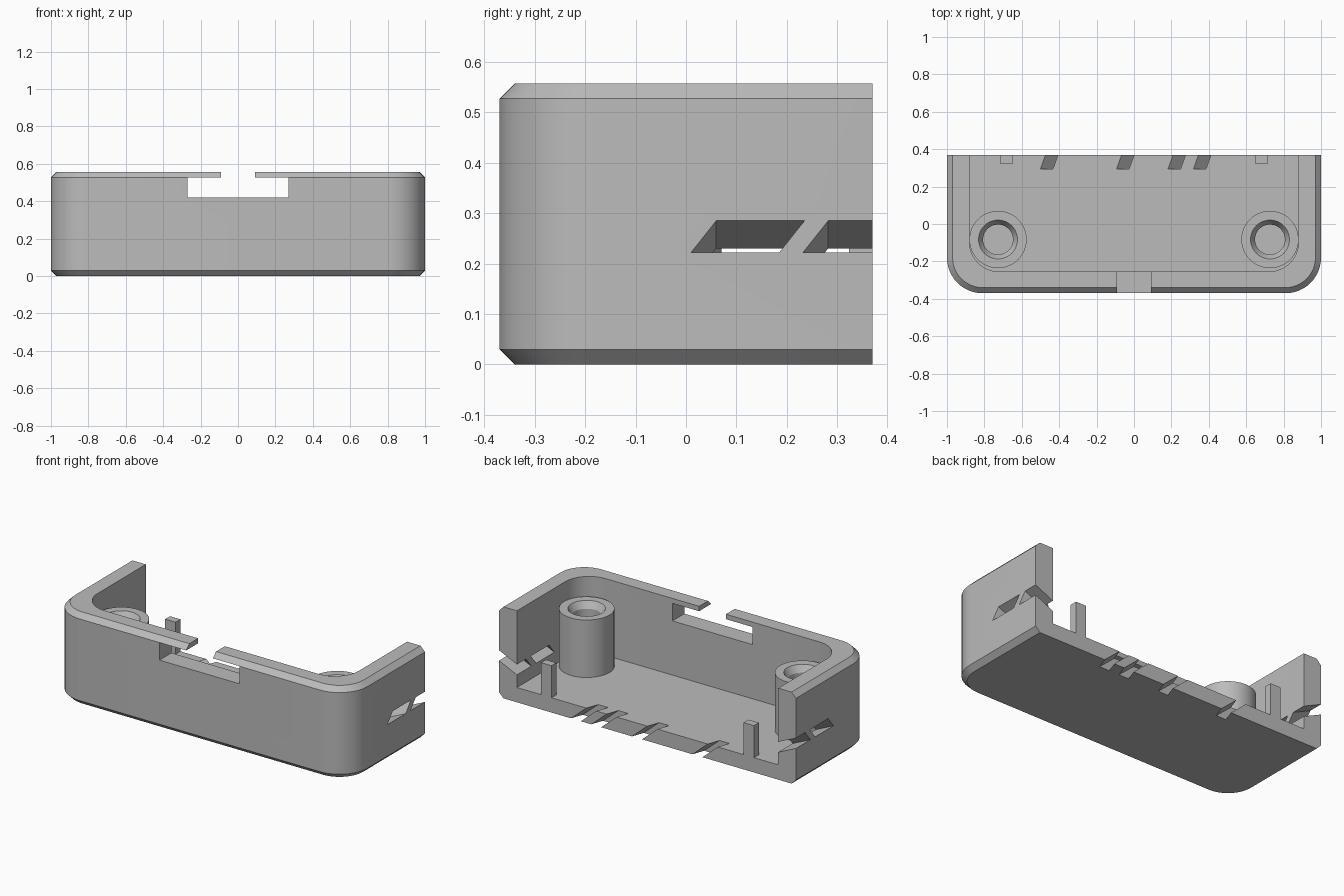
import bpy, bmesh
from math import sin, cos, pi, radians

if "Cube" in bpy.data.objects:
    bpy.data.objects.remove(bpy.data.objects["Cube"], do_unlink=True)

grey = bpy.data.materials.new("plain grey")
grey.use_nodes = True
grey.diffuse_color = (0.5, 0.5, 0.5, 1)
grey.node_tree.nodes["Principled BSDF"].inputs["Base Color"].default_value = (0.5, 0.5, 0.5, 1)

FLOOR, BACK, BEVEL, HEIGHT = 0.09, 0.37, 0.03, 0.557


def loft(name, loops):
    """Skin a stack of equal-length loops and cap both ends."""
    bm = bmesh.new()
    rings = [[bm.verts.new(p) for p in loop] for loop in loops]
    n = len(rings[0])
    for a, b in zip(rings, rings[1:]):
        for i in range(n):
            j = (i + 1) % n
            bm.faces.new((a[i], a[j], b[j], b[i]))
    bm.faces.new(rings[0])
    bm.faces.new(rings[-1])
    bmesh.ops.recalc_face_normals(bm, faces=bm.faces)
    mesh = bpy.data.meshes.new(name)
    bm.to_mesh(mesh)
    bm.free()
    mesh.materials.append(grey)
    obj = bpy.data.objects.new(name, mesh)
    bpy.context.collection.objects.link(obj)
    return obj


def box(name, x0, x1, y0, y1, z0, z1):
    return loft(name, [[(x0, y0, z), (x1, y0, z), (x1, y1, z), (x0, y1, z)] for z in (z0, z1)])


def outline(w, y0, y1, r, z, steps=12):
    """Plan with two rounded front corners and a straight back."""
    arc = [(w - r + r * cos(t), y0 + r - r * sin(t))
           for t in (pi / 2 * i / steps for i in range(steps + 1))]
    right = [(w, y1)] + arc
    return [(x, y, z) for x, y in right] + [(-x, y, z) for x, y in reversed(right)]


def circle(cx, cy, r, z, n=48):
    return [(cx + r * cos(2 * pi * i / n), cy + r * sin(2 * pi * i / n), z) for i in range(n)]


def activate(obj):
    bpy.ops.object.select_all(action='DESELECT')
    obj.select_set(True)
    bpy.context.view_layer.objects.active = obj


def smooth(obj):
    activate(obj)
    bpy.ops.object.shade_smooth_by_angle(angle=radians(25))


# Outer shell with chamfered top and bottom rims
shell = loft("case_shell", [
    outline(1 - d, -BACK + d, BACK, 0.19 - d, z)
    for d, z in ((BEVEL, 0), (0, BEVEL), (0, HEIGHT - BEVEL), (BEVEL, HEIGHT))])

# Cavity, front window and the gap in its upper lip
cutters = [
    loft("cavity", [outline(0.88, -0.255, 0.6, 0.16, z) for z in (FLOOR, 0.7)]),
    box("window", -0.27, 0.27, -0.5, -0.2, 0.42, HEIGHT - BEVEL),
    box("lip_gap", -0.09, 0.09, -0.5, -0.2, 0.45, 0.7),
]

# Leaning vents through the side walls, sloping down inward
for side in (-1, 1):
    for y in (0.01, 0.232):
        plan = [(y, 0.222), (y + 0.175, 0.222), (y + 0.225, 0.285), (y + 0.05, 0.285)]
        cutters.append(loft("side_vent", [
            [(side * x, py, pz + (x - 1) * 0.458) for py, pz in plan] for x in (1.1, 0.8)]))

# Slanted slots in the back edge of the floor
for x in (-0.5, -0.093, 0.182, 0.318):
    plan = [(x, 0.295), (x + 0.067, 0.295), (x + 0.121, 0.445), (x + 0.054, 0.445)]
    cutters.append(loft("floor_slot", [
        [(px + (FLOOR - z) * 1.15, py, z) for px, py in plan] for z in (0.13, -0.04)]))

for cutter in cutters:
    cutter.hide_render = True
    activate(shell)
    mod = shell.modifiers.new("cut", 'BOOLEAN')
    mod.operation = 'DIFFERENCE'
    mod.solver = 'EXACT'
    mod.object = cutter
    bpy.ops.object.modifier_apply(modifier=mod.name)
    bpy.data.objects.remove(cutter, do_unlink=True)
smooth(shell)

# Screw bosses with countersunk holes, and thin posts at the back edge
for side, label in ((1, "left"), (-1, "right")):
    cx, cy = side * 0.727, -0.083
    boss = loft(label + "_screw_boss", [
        circle(cx, cy, r, z) for r, z in
        ((0.153, FLOOR - 0.02), (0.153, 0.44), (0.104, 0.44), (0.08, 0.40), (0.08, FLOOR + 0.01))])
    smooth(boss)
    px = side * 0.682
    box(label + "_post", px - 0.035, px + 0.035, 0.323, BACK, FLOOR - 0.02, 0.285)
